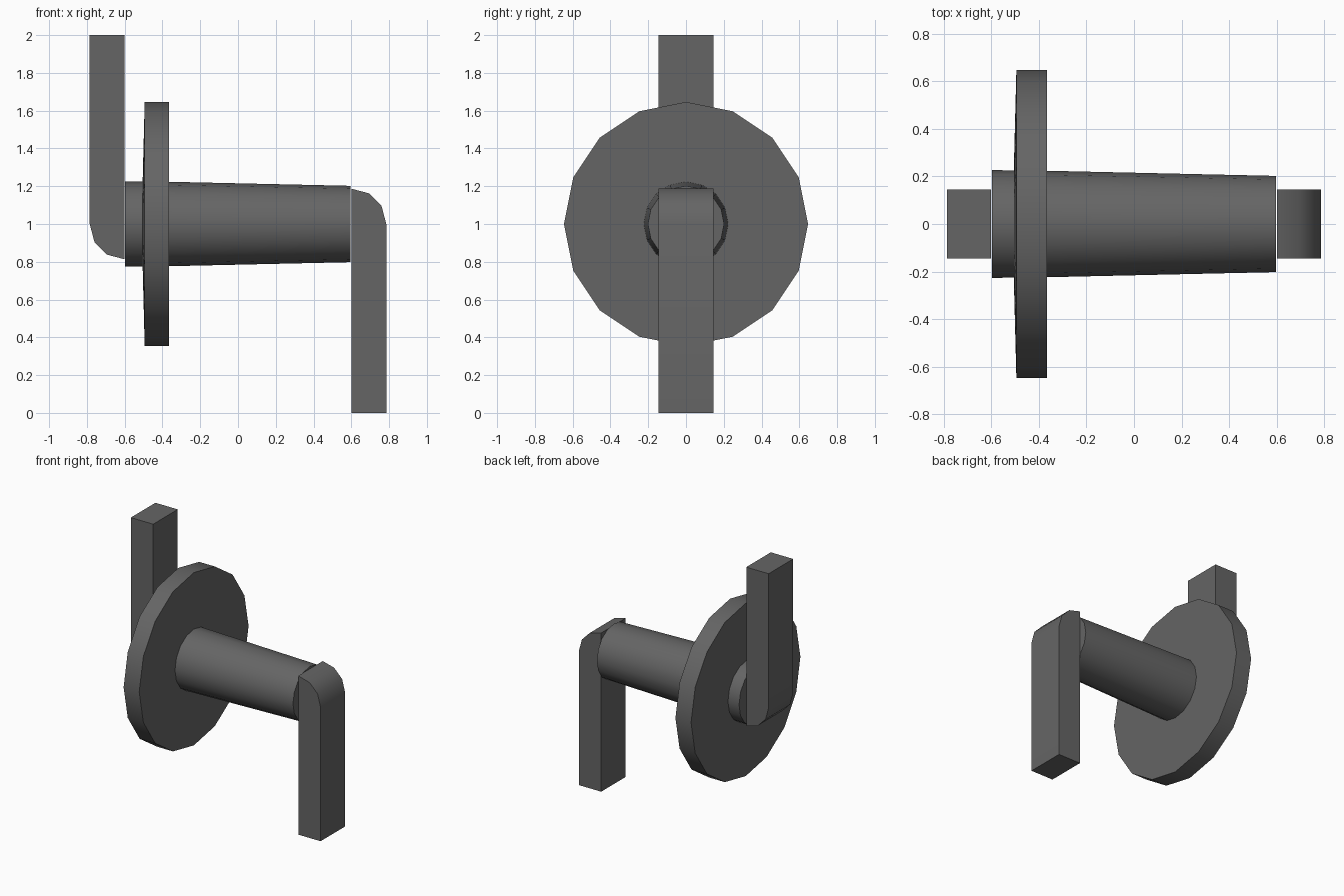
import bpy
import bmesh
import math

if "Cube" in bpy.data.objects:
    bpy.data.objects.remove(bpy.data.objects["Cube"])

SIDES = 16
AXIS_Z = 1.0

# single dark grey finish
grey = bpy.data.materials.new("dark_grey")
grey.diffuse_color = (0.13, 0.13, 0.13, 1)
grey.use_nodes = True
grey.node_tree.nodes["Principled BSDF"].inputs["Base Color"].default_value = grey.diffuse_color


def finish(name, bm):
    bmesh.ops.recalc_face_normals(bm, faces=bm.faces)
    mesh = bpy.data.meshes.new(name)
    bm.to_mesh(mesh)
    bm.free()
    mesh.materials.append(grey)
    obj = bpy.data.objects.new(name, mesh)
    bpy.context.collection.objects.link(obj)
    bpy.ops.object.select_all(action='DESELECT')
    obj.select_set(True)
    bpy.context.view_layer.objects.active = obj
    bpy.ops.object.shade_smooth_by_angle(angle=math.radians(35))
    return obj


def turned(name, profile):
    """Closed solid turned about the x axis from (x, radius) rings."""
    bm = bmesh.new()
    rings = []
    for x, r in profile:
        angles = [2 * math.pi * i / SIDES for i in range(SIDES)]
        rings.append([bm.verts.new((x, r * math.sin(a), AXIS_Z + r * math.cos(a)))
                      for a in angles])
    for a, b in zip(rings, rings[1:]):
        for i in range(SIDES):
            j = (i + 1) % SIDES
            bm.faces.new((a[i], a[j], b[j], b[i]))
    bm.faces.new(rings[0])
    bm.faces.new(rings[-1])
    return finish(name, bm)


def crank(name, side):
    """Rounded-elbow arm; side -1 is the same arm turned half a turn."""
    outline = [(0.6, 0), (0.785, 0), (0.785, 1.0), (0.76, 1.095),
               (0.694, 1.162), (0.6, 1.187)]
    bm = bmesh.new()
    front, back = [[bm.verts.new((side * x, y, AXIS_Z + side * (z - AXIS_Z)))
                    for x, z in outline] for y in (-0.145, 0.145)]
    bm.faces.new(front)
    bm.faces.new(back)
    n = len(outline)
    for i in range(n):
        j = (i + 1) % n
        bm.faces.new((front[i], front[j], back[j], back[i]))
    return finish(name, bm)


# tapered spindle, and the disc with a slightly domed outer face
turned("spindle", [(-0.597, 0.226), (-0.43, 0.225), (0.596, 0.202)])
turned("disc", [(-0.505, 0.22), (-0.494, 0.646), (-0.365, 0.646)])

# opposed crank arms
crank("lower_crank_arm", 1)
crank("upper_crank_arm", -1)
